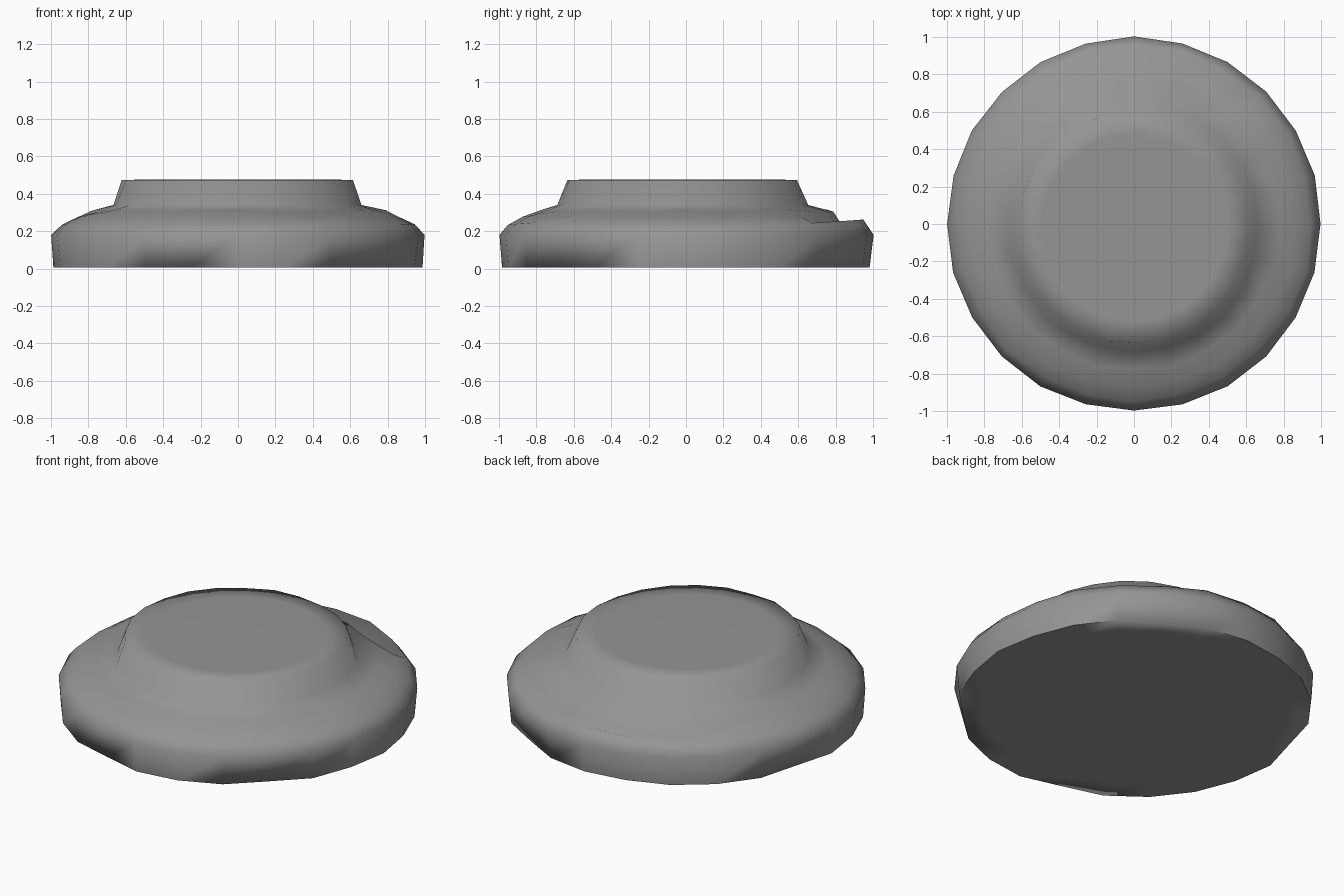
import bpy, bmesh, math, random

cube = bpy.data.objects.get("Cube")
if cube:
    bpy.data.objects.remove(cube, do_unlink=True)

random.seed(4)
SIDES = 24

stone = bpy.data.materials.new("grey stone")
stone.use_nodes = True
color = (0.3, 0.3, 0.3, 1)
stone.diffuse_color = color
stone.node_tree.nodes["Principled BSDF"].inputs["Base Color"].default_value = color

# Cross-section of the slab: radius, height, radial wobble
profile = [(0.85, 0.005, 0), (0.982, 0.005, 0.006), (1.0, 0.18, 0.003),
           (0.95, 0.238, 0.008), (0.87, 0.275, 0.008), (0.78, 0.31, 0.01),
           (0.668, 0.34, 0.01), (0.618, 0.474, 0.01), (0.5, 0.476, 0)]
LIP, LEDGE, SHOULDER, STEP = 3, 4, 5, 6


def ring_point(row, i):
    radius, z, wobble = profile[row]
    a = 2 * math.pi * i / SIDES
    r = radius + random.uniform(-wobble, wobble)
    if LIP <= row <= SHOULDER:
        z += random.uniform(-0.007, 0.007)
    # Worn groove at the back, between the shoulder and a small raised lip
    if math.sin(a) > 0.75:
        if row == LIP:
            z += 0.018
        elif row == LEDGE:
            r -= 0.04
            z -= 0.035
    y = r * math.sin(a)
    if row >= STEP:
        y -= 0.02
    return (r * math.cos(a), y, z)


# Round stone slab with a sloped shoulder and a raised flat top
bm = bmesh.new()
rings = [[bm.verts.new(ring_point(row, i)) for i in range(SIDES)]
         for row in range(len(profile))]
for low, high in zip(rings, rings[1:]):
    for i in range(SIDES):
        j = (i + 1) % SIDES
        bm.faces.new((low[i], low[j], high[j], high[i]))
bm.faces.new(list(reversed(rings[0])))
bm.faces.new(rings[-1])

# Chipped hollows along the lower edge
for i in (4, 11, 17, 21):
    v = rings[1][i]
    v.co.x *= 0.97
    v.co.y *= 0.97

bmesh.ops.recalc_face_normals(bm, faces=bm.faces)
mesh = bpy.data.meshes.new("stone_slab")
bm.to_mesh(mesh)
bm.free()
mesh.materials.append(stone)
slab = bpy.data.objects.new("stone_slab", mesh)
bpy.context.collection.objects.link(slab)
bpy.context.view_layer.objects.active = slab
slab.select_set(True)
bpy.ops.object.shade_smooth_by_angle(angle=math.radians(80))
